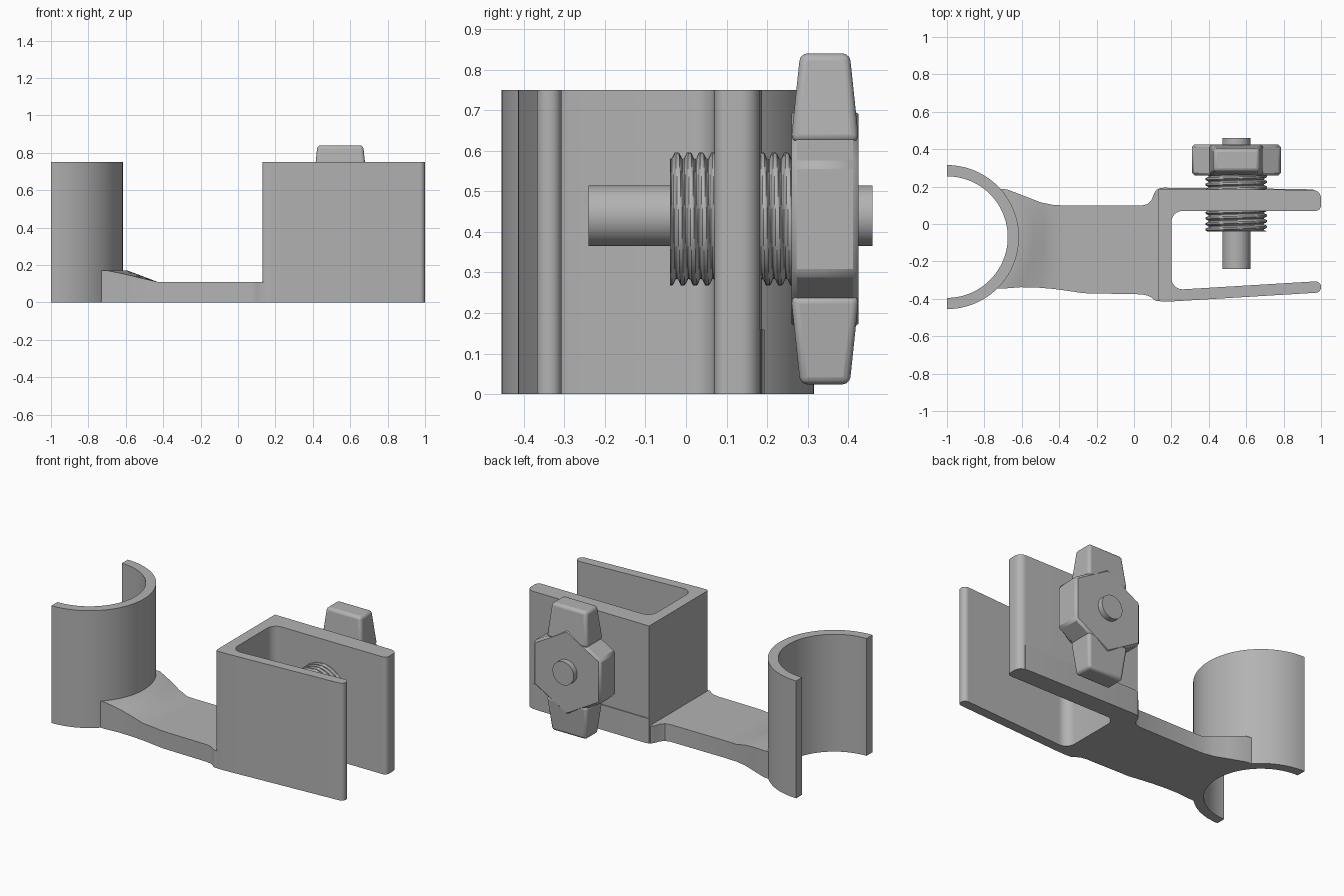
import bpy, bmesh, math
from mathutils import Vector, Matrix

if "Cube" in bpy.data.objects:
    bpy.data.objects.remove(bpy.data.objects["Cube"])

grey = bpy.data.materials.new("grey plastic")
grey.diffuse_color = (0.45, 0.45, 0.45, 1)
grey.use_nodes = True
grey.node_tree.nodes["Principled BSDF"].inputs["Base Color"].default_value = grey.diffuse_color


def finish(name, bm, bevel=0.0, segments=2):
    bmesh.ops.recalc_face_normals(bm, faces=bm.faces)
    mesh = bpy.data.meshes.new(name)
    bm.to_mesh(mesh)
    bm.free()
    mesh.materials.append(grey)
    ob = bpy.data.objects.new(name, mesh)
    bpy.context.collection.objects.link(ob)
    if bevel:
        mod = ob.modifiers.new("edge", "BEVEL")
        mod.width, mod.segments = bevel, segments
    bpy.ops.object.select_all(action='DESELECT')
    ob.select_set(True)
    bpy.context.view_layer.objects.active = ob
    bpy.ops.object.shade_smooth_by_angle(angle=math.radians(30))
    return ob


def rounded(corners, steps=8):
    """Outline from (x, y, radius) corners, each replaced by an arc."""
    out = []
    for i, (x, y, r) in enumerate(corners):
        p = Vector((x, y))
        if r == 0:
            out.append(p)
            continue
        a = (Vector(corners[i - 1][:2]) - p).normalized()
        b = (Vector(corners[(i + 1) % len(corners)][:2]) - p).normalized()
        half = a.angle(b) / 2
        centre = p + (a + b).normalized() * r / math.sin(half)
        start, end = p + a * r / math.tan(half) - centre, p + b * r / math.tan(half) - centre
        sweep = -start.angle_signed(end)
        for k in range(steps + 1):
            out.append(centre + Matrix.Rotation(sweep * k / steps, 2) @ start)
    return out


def extrude(name, outline, z0, z1):
    bm = bmesh.new()
    face = bm.faces.new([bm.verts.new((p[0], p[1], z0)) for p in outline])
    new = bmesh.ops.extrude_face_region(bm, geom=[face])["geom"]
    bmesh.ops.translate(bm, vec=(0, 0, z1 - z0),
                        verts=[v for v in new if isinstance(v, bmesh.types.BMVert)])
    return finish(name, bm)


# Half-round cradle
CX, CY = -1.0, -0.07
arc = [math.pi * (k / 48 - 0.5) for k in range(49)]
ring = [(CX + 0.385 * math.cos(a), CY + 0.385 * math.sin(a)) for a in arc]
ring += [(CX + 0.325 * math.cos(a), CY + 0.325 * math.sin(a)) for a in reversed(arc)]
extrude("cradle", ring, 0, 0.75)

# U-shaped bracket with one slanted jaw
extrude("bracket", rounded([
    (0.13, -0.415, 0.02), (0.22, -0.413, 0), (1.0, -0.366, 0.029), (1.0, -0.305, 0.029),
    (0.2, -0.353, 0.06), (0.2, 0.07, 0.06), (1.0, 0.07, 0.03), (1.0, 0.182, 0.045),
    (0.13, 0.187, 0)]), 0, 0.75)
extrude("bracket_ledge", [(0.13, 0.15), (0.96, 0.15), (0.96, 0.184), (0.9, 0.187),
                          (0.16, 0.194), (0.13, 0.19)], 0, 0.16)

# Arm: stations of (radius bent around the cradle or None, x, low y, high y, top z)
stations = [
    (0.36, 0, -0.345, 0.19, 0.17), (0.41, 0, -0.345, 0.185, 0.17),
    (0.41, -0.62, -0.338, 0.147, 0.151), (0.41, -0.53, -0.34, 0.115, 0.13),
    (None, -0.43, -0.347, 0.102, 0.11), (None, -0.35, -0.358, 0.098, 0.11),
    (None, -0.27, -0.37, 0.098, 0.11), (None, 0.04, -0.376, 0.098, 0.11),
    (None, 0.075, -0.383, 0.107, 0.11), (None, 0.095, -0.394, 0.13, 0.11),
    (None, 0.108, -0.405, 0.165, 0.11), (None, 0.122, -0.413, 0.184, 0.11),
    (None, 0.16, -0.41, 0.185, 0.11)]
blend = [0, 0, 0.33, 0.67] + [1] * 9
ROWS = 24
bm = bmesh.new()
top, low = [], []
for (r, x, ya, yb, z), w in zip(stations, blend):
    t_row, l_row = [], []
    for j in range(ROWS + 1):
        y = ya + (yb - ya) * j / ROWS
        px = x
        if r:
            bent = CX + math.sqrt(r * r - (y - CY) ** 2)
            px = bent + (-0.43 - bent) * w
        t_row.append(bm.verts.new((px, y, z)))
        l_row.append(bm.verts.new((px, y, 0)))
    top.append(t_row)
    low.append(l_row)
for i in range(len(top) - 1):
    for j in range(ROWS):
        for g in (top, low):
            bm.faces.new((g[i][j], g[i + 1][j], g[i + 1][j + 1], g[i][j + 1]))
    for j in (0, ROWS):
        bm.faces.new((top[i][j], top[i + 1][j], low[i + 1][j], low[i][j]))
for i in (0, -1):
    for j in range(ROWS):
        bm.faces.new((top[i][j], top[i][j + 1], low[i][j + 1], low[i][j]))
finish("arm", bm)

# Clamp screw along y
SX, SZ = 0.547, 0.432


def rod(name, r, y0, y1, z):
    bm = bmesh.new()
    turn = Matrix.Translation((SX, (y0 + y1) / 2, z)) @ Matrix.Rotation(math.pi / 2, 4, 'X')
    bmesh.ops.create_cone(bm, cap_ends=True, segments=48, radius1=r, radius2=r,
                          depth=y1 - y0, matrix=turn)
    finish(name, bm)


rod("screw_shaft", 0.075, -0.24, 0.46, 0.44)

# Helical thread: radius follows the phase along the pitch
SEG, PITCH, Y0, Y1 = 48, 0.03, -0.04, 0.275
count = round((Y1 - Y0) / PITCH * 10)
bm = bmesh.new()
rows = []
for k in range(count + 1):
    y = Y0 + (Y1 - Y0) * k / count
    row = []
    for s in range(SEG):
        a = 2 * math.pi * s / SEG
        phase = (y / PITCH + s / SEG) % 1
        r = 0.148 + 0.016 * min(1, max(0, 1.7 - 4 * abs(phase - 0.5)))
        row.append(bm.verts.new((SX + r * math.cos(a), y, SZ + r * math.sin(a))))
    rows.append(row)
for p, q in zip(rows, rows[1:]):
    for s in range(SEG):
        n = (s + 1) % SEG
        bm.faces.new((p[s], p[n], q[n], q[s]))
bm.faces.new(rows[0])
bm.faces.new(rows[-1])
finish("screw_thread", bm)

# Hexagonal knob with two tapered wings
bm = bmesh.new()
turn = Matrix.Translation((SX, 0.3425, SZ)) @ Matrix.Rotation(math.pi / 2, 4, 'X')
bmesh.ops.create_cone(bm, cap_ends=True, segments=6, radius1=0.275, radius2=0.275,
                      depth=0.165, matrix=turn)
finish("knob_hub", bm, 0.014, 1)

for name, side in (("upper_wing", 1), ("lower_wing", -1)):
    bm = bmesh.new()
    bmesh.ops.create_cube(bm, size=1)
    for v in bm.verts:
        tip = v.co.z > 0
        v.co = (SX + v.co.x * (0.245 if tip else 0.29),
                0.3425 + v.co.y * (0.122 if tip else 0.168),
                SZ + side * (0.408 if tip else 0.19))
    finish(name, bm, 0.018, 3)
